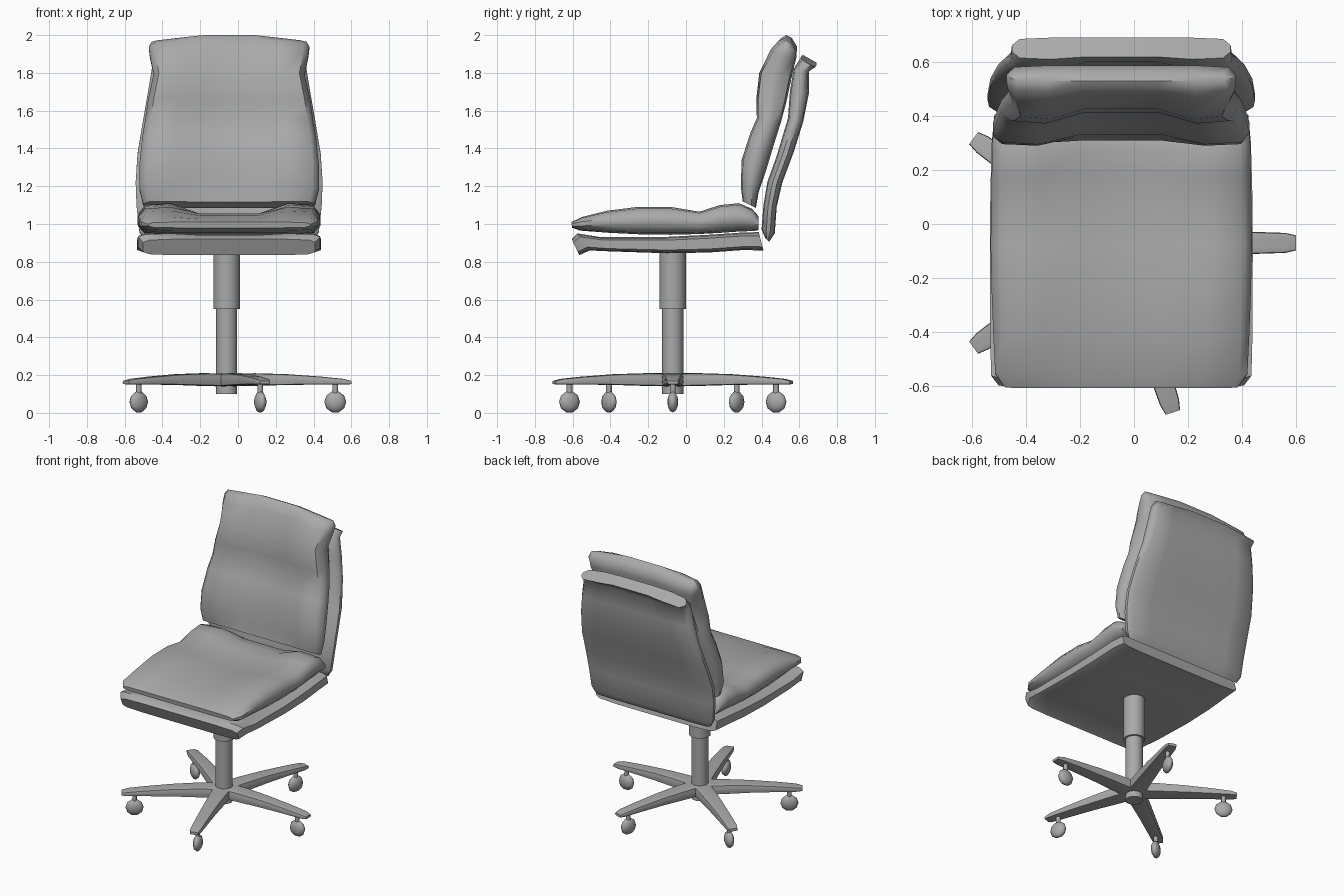
import bpy, bmesh, math
from mathutils import Vector, Matrix

cube = bpy.data.objects.get("Cube")
if cube:
    bpy.data.objects.remove(cube)

grey = bpy.data.materials.new("mid grey")
grey.use_nodes = True
grey.diffuse_color = (0.4, 0.4, 0.4, 1)
grey.node_tree.nodes["Principled BSDF"].inputs["Base Color"].default_value = (0.4, 0.4, 0.4, 1)

CX = -0.047                # middle of the seat and back
HUB = Vector((-0.06, -0.07, 0))
COLS = [-1, -.93, -.65, -.33, .33, .65, .93, 1]


def finish(name, bm, angle=50):
    bmesh.ops.recalc_face_normals(bm, faces=bm.faces)
    mesh = bpy.data.meshes.new(name)
    bm.to_mesh(mesh)
    bm.free()
    mesh.materials.append(grey)
    ob = bpy.data.objects.new(name, mesh)
    bpy.context.collection.objects.link(ob)
    bpy.ops.object.select_all(action='DESELECT')
    ob.select_set(True)
    bpy.context.view_layer.objects.active = ob
    bpy.ops.object.shade_smooth_by_angle(angle=math.radians(angle))
    return ob


def pad(name, stations, cx=0, drop=None, edge=0.35, matrix=None):
    """Loft of rounded sections: (outer y, z, inner y, z, half width, dish)."""
    bm = bmesh.new()
    rings = []
    for ay, az, by, bz, hw, dish in stations:
        a, b = Vector((0, ay, az)), Vector((0, by, bz))
        side = (b - a).normalized()
        ring = []
        for start, end, cols, d in ((a, b, COLS, dish), (b, a, COLS[::-1], 0)):
            for t in cols:
                frac = edge if abs(t) == 1 else 0.06 if abs(t) > .9 else 0
                p = start.lerp(end, frac)
                if abs(t) < .4:
                    p += side * d
                p.x = cx + t * hw
                if drop:
                    p.z -= drop(t, p.z)
                ring.append(bm.verts.new(p))
        rings.append(ring)
    for r, s in zip(rings, rings[1:]):
        for i in range(len(r)):
            j = (i + 1) % len(r)
            bm.faces.new((r[i], r[j], s[j], s[i]))
    n = len(COLS)
    for ring in (rings[0], rings[-1]):
        for i in range(n - 1):
            bm.faces.new((ring[i], ring[i + 1], ring[-2 - i], ring[-1 - i]))
    if matrix:
        bm.transform(matrix)
    return finish(name, bm)


def cylinder(name, x, y, radius, z0, z1, sides=16):
    bm = bmesh.new()
    bmesh.ops.create_cone(bm, cap_ends=True, segments=sides, radius1=radius, radius2=radius,
                          depth=z1 - z0, matrix=Matrix.Translation((x, y, (z0 + z1) / 2)))
    return finish(name, bm)


def corner_drop(t, z):
    return 0.045 * max(0, abs(t) - .33) if z > 1.83 else 0


# Seat: padded cushion over a thin shell
pad("seat_cushion", [
    (-.607, 1.01, -.603, .98, .43, 0),
    (-.55, 1.037, -.56, .965, .467, .01),
    (-.42, 1.07, -.40, .953, .474, .025),
    (-.26, 1.09, -.24, .945, .48, .035),
    (-.08, 1.09, -.08, .943, .484, .04),
    (.07, 1.065, .07, .947, .482, .025),
    (.18, 1.10, .18, .953, .48, .05),
    (.28, 1.11, .28, .96, .478, .055),
    (.35, 1.08, .36, .963, .475, .03),
    (.385, 1.04, .385, .968, .465, .01)], CX)

pad("seat_shell", [
    (-.605, .92, -.565, .835, .455, 0),
    (-.575, .95, -.51, .86, .482, .01),
    (-.45, .93, -.40, .855, .485, .01),
    (-.10, .932, -.10, .845, .487, .01),
    (.12, .943, .12, .849, .485, .01),
    (.30, .955, .30, .862, .48, .01),
    (.385, .957, .41, .86, .47, 0)], CX, edge=0.2)

# Backrest: contoured cushion in front of a curved shell
pad("back_cushion", [
    (.30, 1.12, .37, 1.085, .455, .01),
    (.29, 1.20, .385, 1.17, .475, .035),
    (.295, 1.34, .42, 1.27, .475, .04),
    (.34, 1.48, .465, 1.42, .46, .04),
    (.375, 1.56, .50, 1.53, .445, .04),
    (.372, 1.66, .53, 1.64, .43, .04),
    (.388, 1.80, .56, 1.78, .40, .04),
    (.45, 1.94, .585, 1.90, .42, .03),
    (.49, 1.985, .587, 1.94, .425, .01),
    (.53, 2.0, .56, 1.985, .41, 0)], CX, corner_drop)

pad("back_shell", [
    (.42, .925, .44, .905, .45, 0),
    (.40, .97, .47, .95, .475, .02),
    (.41, 1.10, .48, 1.09, .49, .04),
    (.43, 1.22, .51, 1.22, .495, .04),
    (.48, 1.36, .57, 1.38, .485, .04),
    (.54, 1.56, .62, 1.54, .455, .04),
    (.55, 1.70, .65, 1.69, .43, .04),
    (.57, 1.82, .652, 1.81, .41, .03),
    (.61, 1.90, .69, 1.855, .405, .01)], CX, corner_drop)

# Gas lift column
cylinder("lower_column", HUB.x, HUB.y, .056, .10, .56)
cylinder("upper_column", HUB.x, HUB.y, .07, .55, .86)

# Five-arm base with casters
for k in range(5):
    angle = math.tau * k / 5
    turn = Matrix.Translation(HUB) @ Matrix.Rotation(angle - math.pi / 2, 4, 'Z')
    pad(f"base_arm_{k + 1}", [
        (0, .208, 0, .14, .06, 0),
        (.15, .21, .15, .143, .055, 0),
        (.32, .205, .32, .148, .047, 0),
        (.50, .192, .50, .15, .041, 0),
        (.62, .18, .62, .15, .037, 0),
        (.66, .17, .66, .152, .028, 0)], edge=0.4, matrix=turn)
    hub = turn @ Vector((0, .575, 0))
    cylinder(f"caster_stem_{k + 1}", hub.x, hub.y, .015, .09, .16, 8)
    bm = bmesh.new()
    bmesh.ops.create_uvsphere(bm, u_segments=10, v_segments=6, radius=.058,
                              matrix=Matrix.Rotation(math.pi / 2, 4, 'Y'))
    bm.transform(turn @ Matrix.Translation((0, .575, .058)) @ Matrix.Diagonal((.5, 1, 1, 1)))
    finish(f"caster_wheel_{k + 1}", bm, 60)
